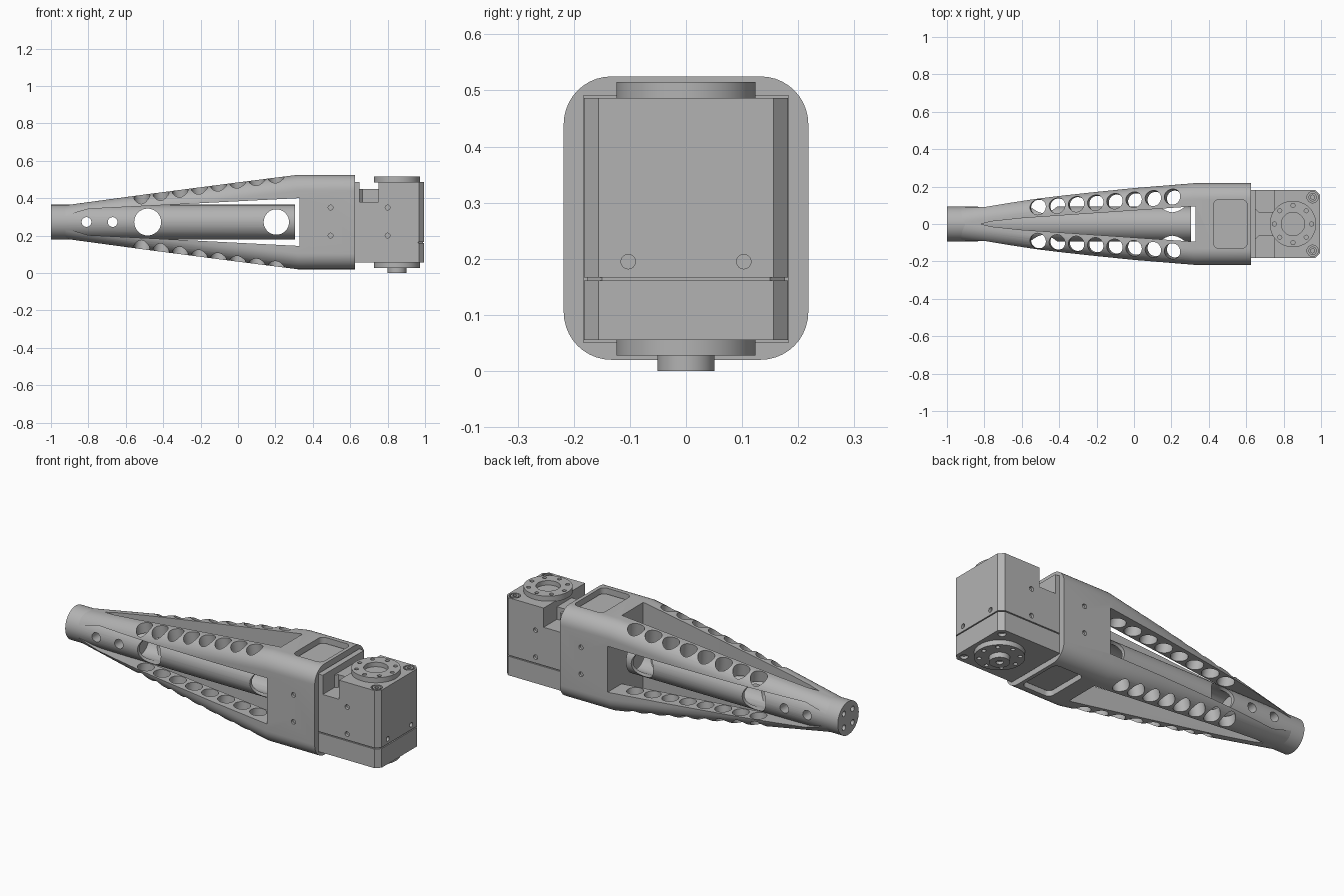
import bpy, bmesh, math
from mathutils import Vector, Matrix

cube = bpy.data.objects.get("Cube")
if cube:
    bpy.data.objects.remove(cube)

MID = 0.2725                      # height of the long axis
AXES = {"x": Vector((1, 0, 0)), "y": Vector((0, 1, 0)), "z": Vector((0, 0, 1))}

grey = bpy.data.materials.new("machined_grey")
grey.use_nodes = True
grey.diffuse_color = (0.45, 0.45, 0.45, 1)
grey.node_tree.nodes["Principled BSDF"].inputs["Base Color"].default_value = grey.diffuse_color


def finish(bm, name):
    bmesh.ops.recalc_face_normals(bm, faces=bm.faces)
    mesh = bpy.data.meshes.new(name)
    bm.to_mesh(mesh)
    bm.free()
    obj = bpy.data.objects.new(name, mesh)
    bpy.context.collection.objects.link(obj)
    mesh.materials.append(grey)
    return obj


def loft(name, rings):
    """Skin a list of matching point rings and cap both ends."""
    bm = bmesh.new()
    loops = [[bm.verts.new(p) for p in ring] for ring in rings]
    n = len(loops[0])
    for a, b in zip(loops, loops[1:]):
        for i in range(n):
            j = (i + 1) % n
            bm.faces.new((a[i], a[j], b[j], b[i]))
    bm.faces.new(loops[0])
    bm.faces.new(loops[-1])
    return finish(bm, name)


def prism(name, outline, axis, lo, hi):
    """Extrude a flat outline along y (x,z points) or z (x,y points)."""
    place = (lambda p, t: (p[0], t, p[1])) if axis == "y" else (lambda p, t: (p[0], p[1], t))
    return loft(name, [[place(p, t) for p in outline] for t in (lo, hi)])


def box(name, x, y, z):
    return prism(name, [(x[0], y[0]), (x[1], y[0]), (x[1], y[1]), (x[0], y[1])], "z", *z)


def rods(name, items, sides=32):
    """Cylinders given as (centre, direction, radius, length)."""
    bm = bmesh.new()
    for centre, direction, radius, length in items:
        turn = Vector(direction).to_track_quat("Z", "Y").to_matrix().to_4x4()
        bmesh.ops.create_cone(bm, cap_ends=True, segments=sides, radius1=radius, radius2=radius,
                              depth=length, matrix=Matrix.Translation(centre) @ turn)
    return finish(bm, name)


def cut(obj, *cutters):
    for cutter in cutters:
        mod = obj.modifiers.new("cut", "BOOLEAN")
        mod.operation, mod.solver, mod.object = "DIFFERENCE", "EXACT", cutter
        bpy.context.view_layer.objects.active = obj
        bpy.ops.object.modifier_apply(modifier=mod.name)
        bpy.data.objects.remove(cutter)


def round_rect(half_w, half_h, radius, steps=10):
    points = []
    for k, (sx, sy) in enumerate([(1, 1), (-1, 1), (-1, -1), (1, -1)]):
        for i in range(steps + 1):
            a = math.pi / 2 * (k + i / steps)
            points.append((sx * (half_w - radius) + radius * math.cos(a),
                           sy * (half_h - radius) + radius * math.sin(a)))
    return points


def mirrored(points):
    return points + [(x, -y) for x, y in reversed(points) if y]


# Tapered frame: rounded box collar narrowing to the thin end
sections = [(-0.95, 0.088, 0.086), (-0.5, 0.141, 0.147), (0, 0.192, 0.212),
            (0.32, 0.218, 0.2525), (0.625, 0.218, 0.2525)]
frame = loft("tapered_frame", [[(x, y, MID + z) for y, z in round_rect(w, h, 0.085)]
                               for x, w, h in sections])
top_slot = mirrored([(-0.82, 0), (-0.76, 0.014), (-0.6, 0.031), (0.33, 0.095)])
side_slot = mirrored([(-0.97, 0.02), (-0.8, 0.07), (0.33, 0.128)])
cut(frame,
    prism("top_slot", top_slot, "z", -0.1, 0.7),
    prism("side_slot", [(x, MID + z) for x, z in side_slot], "y", -0.4, 0.4),
    box("motor_cavity", (0.36, 0.7), (-0.183, 0.183), (0.051, 0.491)))

# Lightening holes square to the sloping bars
holes = []
for i in range(8):
    t = i / 7
    x, y = -0.513 + 0.721 * t, 0.091 + 0.053 * t
    drop = 0.13 + 0.08 * t
    for sy in (-1, 1):
        for sz in (-1, 1):
            holes.append(((x, sy * y, MID + sz * drop), (-0.13, sy * 0.1, sz), 0.043, 0.24))
cut(frame, rods("bar_holes", holes))

# Collar windows above and below, and side screw holes
window = [(0.515 + x, y) for x, y in round_rect(0.09, 0.13, 0.03)]
cut(frame, prism("window_cut", window, "z", 0.0, 0.6))
cut(frame, rods("collar_screws", [((0.495, s * 0.22, z), AXES["y"], 0.013, 0.03)
                                  for s in (-1, 1) for z in (0.2, 0.35)], 16))

# Central tube, hollow past the cross holes
tube = rods("central_tube", [((-0.3475, 0, MID), AXES["x"], 0.0925, 1.305)], 64)
cut(tube, rods("tube_bore", [((-0.1, 0, MID), AXES["x"], 0.074, 1.0)], 48))
cross = [(-0.81, 0.026), (-0.67, 0.026), (-0.483, 0.072), (0.205, 0.068)]
for target in (tube, frame):
    cut(target, rods("cross_holes", [((x, 0, MID), AXES["y"], r, 0.6) for x, r in cross]))
cut(tube, rods("end_holes", [((-1, 0.054 * math.cos(a), MID + 0.054 * math.sin(a)), AXES["x"], 0.015, 0.08)
                             for a in (math.pi / 4 + k * math.pi / 2 for k in range(4))], 16))

# Motor body in two stacked castings with a thin seam
def plan(x0, x1, w, c):
    return mirrored([(x0, w), (x1 - c, w), (x1, w - c)])

upper = prism("motor_body", plan(0.362, 0.995, 0.182, 0.026), "z", 0.167, 0.487)
cut(upper, box("notch", (0.65, 0.75), (-0.3, 0.3), (0.38, 0.6)))
base = prism("motor_base", plan(0.362, 0.995, 0.182, 0.026), "z", 0.055, 0.161)
prism("motor_seam", plan(0.37, 0.988, 0.176, 0.026), "z", 0.15, 0.18)
prism("cable_rib", [(0.64, -0.09), (0.665, -0.065), (0.76, -0.065),
                    (0.76, 0.065), (0.665, 0.065), (0.64, 0.09)], "z", 0.37, 0.45)
cut(upper,
    rods("side_screws", [((0.8, s * 0.182, z), AXES["y"], 0.013, 0.03)
                         for s in (-1, 1) for z in (0.2, 0.35)], 16),
    rods("end_screws", [((0.995, s * 0.103, 0.195), AXES["x"], 0.013, 0.03) for s in (-1, 1)], 16),
    rods("corner_bores", [((0.955, s * 0.143, 0.487), AXES["z"], 0.03, 0.03) for s in (-1, 1)], 24))
cut(base, rods("base_bores", [((0.955, s * 0.143, 0.055), AXES["z"], 0.02, 0.03) for s in (-1, 1)], 24))
heads = rods("corner_screws", [((0.955, s * 0.143, 0.478), AXES["z"], 0.022, 0.018) for s in (-1, 1)], 24)
cut(heads, rods("hex_sockets", [((0.955, s * 0.143, 0.487), AXES["z"], 0.012, 0.02) for s in (-1, 1)], 6))

# Output flanges with bolt circles and the lower shaft stub
def bolt_circle(name, z):
    return rods(name, [((0.85 + 0.1 * math.cos(k * math.pi / 4), 0.1 * math.sin(k * math.pi / 4), z),
                        AXES["z"], 0.011, 0.03) for k in range(8)], 16)

top_flange = rods("top_flange", [((0.85, 0, 0.499), AXES["z"], 0.124, 0.032)], 64)
cut(top_flange, bolt_circle("top_bolts", 0.515),
    rods("top_bore", [((0.85, 0, 0.515), AXES["z"], 0.062, 0.05)], 48))
low_flange = rods("lower_flange", [((0.85, 0, 0.043), AXES["z"], 0.124, 0.03)], 64)
cut(low_flange, bolt_circle("lower_bolts", 0.028))
stub = rods("shaft_stub", [((0.85, 0, 0.0175), AXES["z"], 0.051, 0.035)], 48)
cut(stub, rods("stub_bore", [((0.85, 0, 0), AXES["z"], 0.018, 0.03)], 24))

# Smooth curved walls, keep machined edges sharp
for obj in list(bpy.context.scene.objects):
    if obj.type == "MESH":
        bpy.ops.object.select_all(action="DESELECT")
        obj.select_set(True)
        bpy.context.view_layer.objects.active = obj
        bpy.ops.object.shade_smooth_by_angle(angle=math.radians(30))
